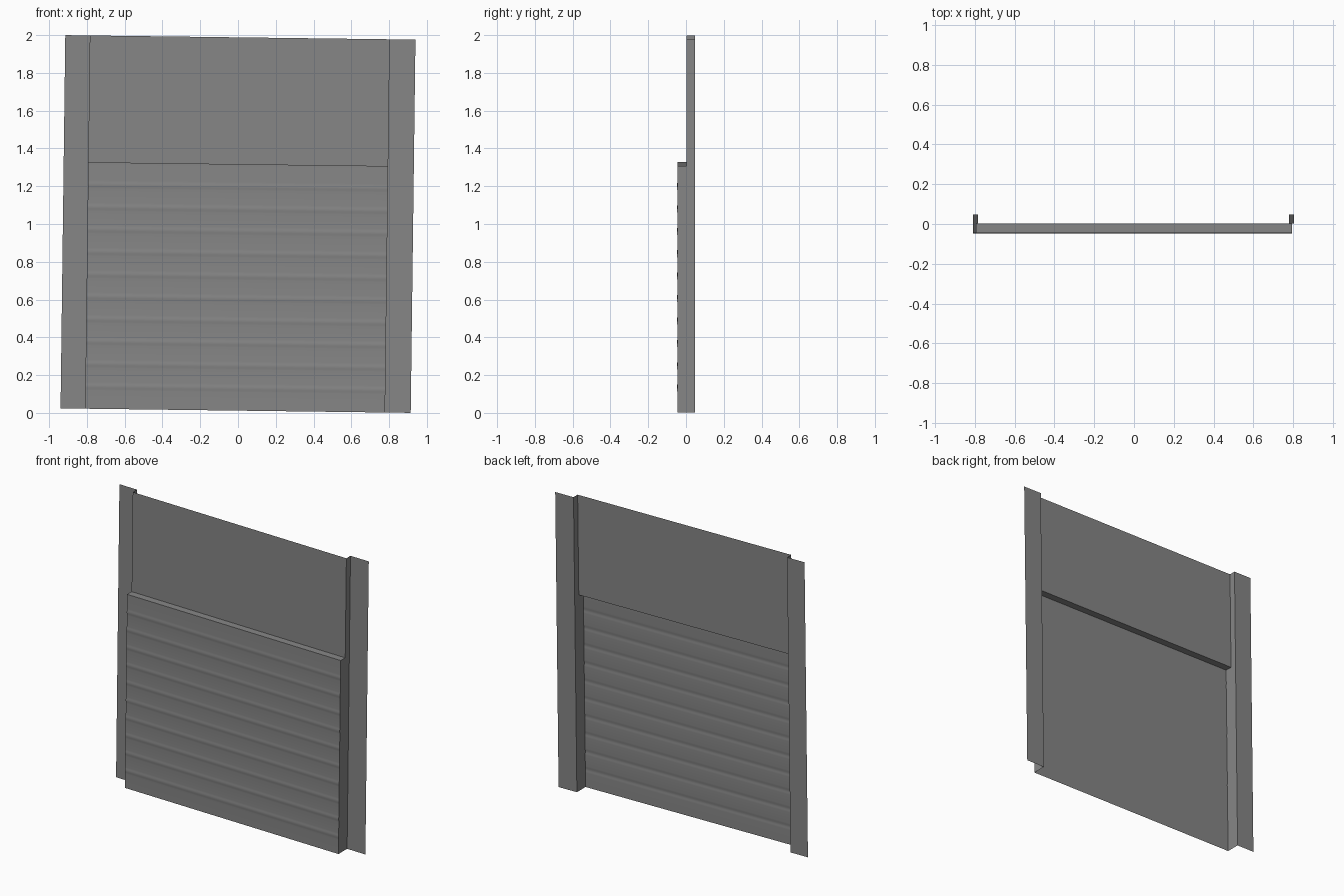
import bpy
import math
from mathutils import Matrix, Vector

cube = bpy.data.objects.get("Cube")
if cube:
    bpy.data.objects.remove(cube, do_unlink=True)

# Single grey sheet-metal colour
grey = bpy.data.materials.new("sheet grey")
grey.use_nodes = True
colour = (0.24, 0.24, 0.24, 1)
grey.diffuse_color = colour
grey.node_tree.nodes["Principled BSDF"].inputs["Base Color"].default_value = colour

# Half sizes of the whole sheet, and the three depth levels
HALF_W, HALF_H = 0.927, 0.988
LEFT, RIGHT = 0.791, -0.797
STEP_Z = 0.317
BACK, MIDDLE, FRONT = 0.047, 0.003, -0.045
SLATS, RIB_HALF, RIB_DEPTH = 11, 0.022, 0.002

# The whole sheet leans slightly sideways
TILT = Matrix.Translation((0, 0, 1)) @ Matrix.Rotation(0.0127, 4, "Y")


def add_part(name, points, faces, smooth=False):
    mesh = bpy.data.meshes.new(name)
    mesh.from_pydata([TILT @ Vector(p) for p in points], [], faces)
    mesh.materials.append(grey)
    obj = bpy.data.objects.new(name, mesh)
    bpy.context.collection.objects.link(obj)
    if smooth:
        bpy.ops.object.select_all(action="DESELECT")
        obj.select_set(True)
        bpy.context.view_layer.objects.active = obj
        bpy.ops.object.shade_smooth_by_angle(angle=math.radians(30))
    return obj


def sweep(name, profile, x0, x1, smooth=False):
    """Stretch a (y, z) profile, listed bottom to top, from x0 to x1."""
    n = len(profile)
    points = [(x, y, z) for x in (x0, x1) for y, z in profile]
    faces = [(i, n + i, n + i + 1, i + 1) for i in range(n - 1)]
    return add_part(name, points, faces, smooth)


# Ribbed profile: one rounded ridge at every joint between slats
ribs = [(FRONT, -HALF_H)]
pitch = (STEP_Z + HALF_H) / SLATS
for k in range(1, SLATS):
    z = -HALF_H + k * pitch
    for s in range(-4, 5):
        lift = RIB_DEPTH * (1 + math.cos(math.pi * s / 4)) / 2
        ribs.append((FRONT - lift, z + RIB_HALF * s / 4))
ribs.append((FRONT, STEP_Z))

sweep("ribbed_lower_panel", ribs, RIGHT, LEFT, smooth=True)
sweep("ledge", [(FRONT, STEP_Z), (MIDDLE, STEP_Z)], RIGHT, LEFT)
sweep("upper_panel", [(MIDDLE, STEP_Z), (MIDDLE, HALF_H)], RIGHT, LEFT)

# Side flanges at the back level, and the stepped returns joining them
flange = [(BACK, -HALF_H), (BACK, HALF_H)]
sweep("right_flange", flange, -HALF_W, RIGHT)
sweep("left_flange", flange, LEFT, HALF_W)

outline = ribs + [(MIDDLE, STEP_Z), (MIDDLE, HALF_H), (BACK, HALF_H), (BACK, -HALF_H)]
for name, x in (("right_return", RIGHT), ("left_return", LEFT)):
    order = list(range(len(outline)))
    if x < 0:
        order.reverse()
    # Outline runs up the front and down the back; order sets the outward side
    add_part(name, [(x, y, z) for y, z in outline], [order[::-1]])
